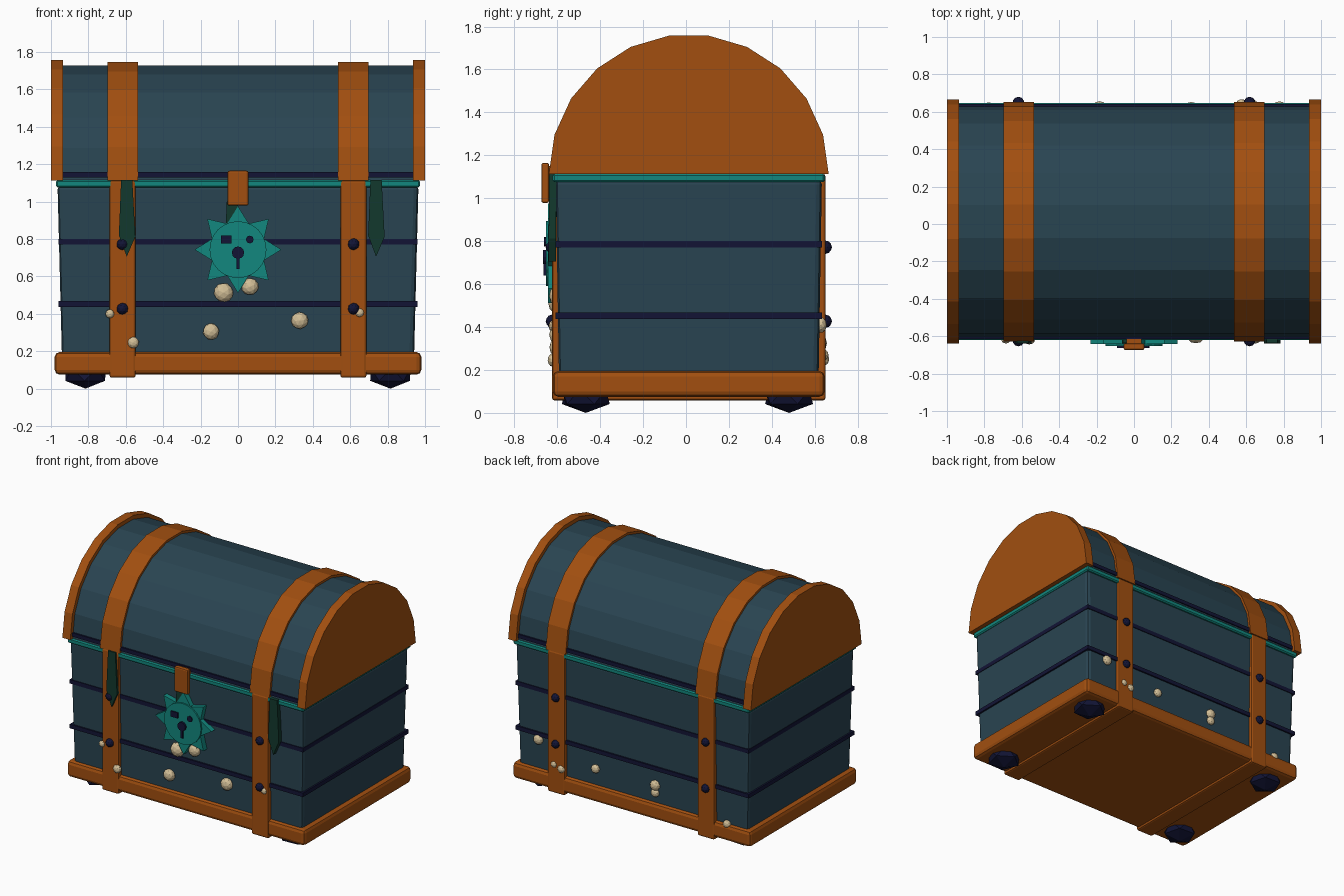
import bpy, bmesh, math, random
from mathutils import Matrix, Vector

if "Cube" in bpy.data.objects:
    bpy.data.objects.remove(bpy.data.objects["Cube"])

random.seed(4)
YC = 0.013      # middle of the chest in y
LID_Z = 1.112   # where the lid starts


def mat(name, r, g, b):
    m = bpy.data.materials.new(name)
    m.diffuse_color = (r, g, b, 1)
    m.use_nodes = True
    m.node_tree.nodes["Principled BSDF"].inputs["Base Color"].default_value = m.diffuse_color
    return m


SLATE = mat("slate blue wood", 0.022, 0.058, 0.083)
COPPER = mat("copper", 0.36, 0.078, 0.005)
TEAL = mat("teal metal", 0.006, 0.245, 0.21)
NAVY = mat("dark navy", 0.006, 0.007, 0.036)
GREEN = mat("seaweed green", 0.006, 0.040, 0.026)
SHELL = mat("shell beige", 0.65, 0.52, 0.31)


def finish(bm, name, material, bevel=0, segments=2):
    bmesh.ops.recalc_face_normals(bm, faces=bm.faces[:])
    me = bpy.data.meshes.new(name)
    bm.to_mesh(me)
    bm.free()
    me.materials.append(material)
    ob = bpy.data.objects.new(name, me)
    bpy.context.collection.objects.link(ob)
    if bevel:
        mod = ob.modifiers.new("bevel", 'BEVEL')
        mod.width, mod.segments = bevel, segments
    return ob


def box(name, material, x, y, z, bevel=0, taper=1.0, segments=2):
    """Box from (min, max) ranges; taper shrinks the lower end."""
    bm = bmesh.new()
    bmesh.ops.create_cube(bm, size=1)
    for v in bm.verts:
        s = taper if v.co.z < 0 else 1
        lo_hi = [(r[0] + r[1]) / 2 + c * (r[1] - r[0]) * k
                 for r, c, k in zip((x, y, z), v.co, (s, s, 1))]
        v.co = lo_hi
    return finish(bm, name, material, bevel, segments)


def prism(name, material, pts, depth, bevel=0):
    """Closed outline of 3D points pushed along a depth vector."""
    bm = bmesh.new()
    f = bm.faces.new([bm.verts.new(p) for p in pts])
    r = bmesh.ops.extrude_face_region(bm, geom=[f])
    for v in r['geom']:
        if isinstance(v, bmesh.types.BMVert):
            v.co += Vector(depth)
    return finish(bm, name, material, bevel)


def arch(name, material, x0, x1, radius):
    """Half barrel with eleven flat sides."""
    pts = [(x0, YC + radius * math.cos(math.pi * i / 11),
            LID_Z + radius * math.sin(math.pi * i / 11)) for i in range(12)]
    return prism(name, material, pts, (x1 - x0, 0, 0))


def disc(name, material, x, z, r, sides, y_front, y_back):
    pts = [(x + r * math.cos(2 * math.pi * i / sides), y_front,
            z + r * math.sin(2 * math.pi * i / sides)) for i in range(sides)]
    return prism(name, material, pts, (0, y_back - y_front, 0))


def ball(name, material, loc, scale, subdiv, spin=0):
    bm = bmesh.new()
    m = (Matrix.Translation(loc) @ Matrix.Diagonal((*scale, 1))
         @ Matrix.Rotation(spin, 4, 'Y' if subdiv > 1 else 'Z'))
    bmesh.ops.create_icosphere(bm, subdivisions=subdiv, radius=1, matrix=m)
    return finish(bm, name, material)


def span(half, centre=0):
    return (centre - half, centre + half)


# Body, plinth, rim and dark plank lines
box("body", SLATE, span(0.965), span(0.62, YC), (0.15, 1.09), 0.025, 0.975)
box("plinth", COPPER, span(0.98), span(0.633, YC), (0.075, 0.195), 0.025)
box("rim", TEAL, span(0.972), span(0.634, YC), (1.075, 1.114), 0.008, 1, 1)
for z in (0.785, 0.452):
    box("plank_line", NAVY, span(0.961), span(0.621, YC), span(0.015, z))
box("lid_line", NAVY, span(0.94), span(0.629, YC), span(0.014, 1.143))

# Lid barrel and end caps
arch("lid_barrel", SLATE, -0.95, 0.95, 0.623)
for s in (-1, 1):
    arch("lid_end_cap", COPPER, s * 0.935, s, 0.652)

# Straps, rivets and feet on both sides
for s in (-1, 1):
    arch("lid_strap", COPPER, s * 0.535, s * 0.698, 0.64)
    box("body_strap", COPPER, span(0.07, s * 0.617), span(0.637, YC),
        (0.058, 1.113), 0.012)
    for y in (-0.624, 0.65):
        for z in (0.772, 0.427):
            ball("rivet", NAVY, (s * 0.618, y, z), (0.031, 0.03, 0.031), 2)
    for y in (-0.467, 0.48):
        ball("foot", NAVY, (s * 0.815, y, 0.075), (0.125, 0.125, 0.075), 1, s)

# Clasp plate
box("clasp", COPPER, span(0.056), (-0.674, -0.638), (0.978, 1.165), 0.01)
box("clasp_mount", COPPER, span(0.04), (-0.645, -0.60), (1.09, 1.15))

# Spiked round lock with a face-like keyhole
LZ = 0.743
for i in range(8):
    a = i * math.pi / 4
    pts = [(r * math.cos(a + d), -0.642, LZ + r * math.sin(a + d))
           for r, d in ((0.145, -0.45), (0.232, 0), (0.145, 0.45))]
    prism("lock_spike", TEAL, pts, (0, 0.045, 0))
disc("lock_disc", TEAL, 0, LZ, 0.152, 24, -0.653, -0.60)
box("square_eye", NAVY, (-0.091, -0.034), (-0.662, -0.645), (0.777, 0.819))
disc("round_eye", NAVY, 0.063, 0.797, 0.021, 8, -0.662, -0.645)
disc("keyhole", NAVY, 0, 0.727, 0.033, 12, -0.667, -0.645)
box("keyhole_slot", NAVY, span(0.009), (-0.664, -0.645), (0.64, 0.73))

# Hanging seaweed blades
for x, top, low in ((-0.595, 1.115, 0.705), (0.738, 1.115, 0.705), (-0.03, 1.0, 0.6)):
    h = top - low
    pts = [(x - 0.03, -0.637, top), (x + 0.03, -0.637, top),
           (x + 0.046, -0.64, low + 0.26 * h), (x, -0.64, low),
           (x - 0.042, -0.64, low + 0.28 * h)]
    prism("seaweed", GREEN, pts, (0, 0.034, 0))

# Barnacles: x, z, radius on the front and back
FRONT = [(-0.077, 0.513, 0.052), (0.064, 0.545, 0.046), (-0.144, 0.305, 0.044),
         (0.33, 0.364, 0.046), (-0.685, 0.4, 0.024), (-0.56, 0.246, 0.031),
         (0.65, 0.406, 0.024)]
BACK = [(0.777, 0.41, 0.037), (0.635, 0.27, 0.024), (0.575, 0.25, 0.028),
        (0.306, 0.317, 0.033), (-0.185, 0.325, 0.038), (-0.185, 0.27, 0.032),
        (-0.777, 0.195, 0.03)]
for group, y in ((FRONT, -0.603), (BACK, 0.628)):
    for x, z, r in group:
        on_strap = 0.54 < abs(x) < 0.69
        yy = y + (math.copysign(0.018, y) if on_strap else 0)
        ball("barnacle", SHELL, (x, yy, z), (r, r * 0.75, r), 2,
             random.uniform(0, 6))
